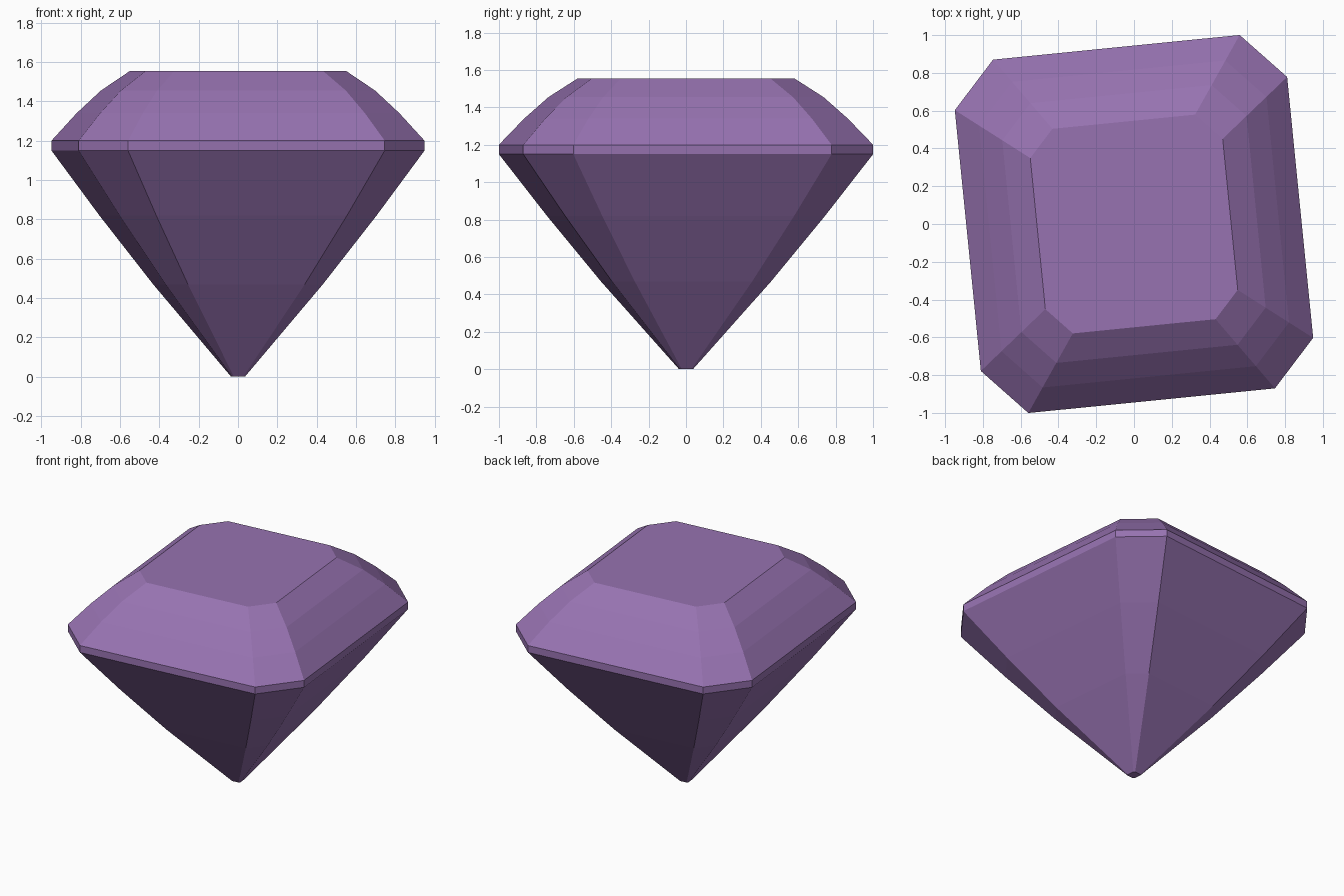
import bpy, bmesh, math
from mathutils import Matrix

if "Cube" in bpy.data.objects:
    bpy.data.objects.remove(bpy.data.objects["Cube"])

# Girdle outline: rectangle with cut corners, as half sizes
W, D = 0.884, 0.94        # half width and depth
CW, CD = 0.656, 0.694     # where the corner cuts begin
OUTLINE = [(W, -CD), (W, CD), (CW, D), (-CW, D),
           (-W, CD), (-W, -CD), (-CW, -D), (CW, -D)]

# Steps from the point to the table: (scale of outline, height)
STEPS = [(0.037, 0.0), (0.455, 0.47), (0.743, 0.82), (1.0, 1.15),
         (1.0, 1.20), (0.865, 1.34), (0.735, 1.455), (0.579, 1.555)]

bm = bmesh.new()
rings = [[bm.verts.new((x * s, y * s, z)) for x, y in OUTLINE] for s, z in STEPS]

# Pavilion, girdle and crown facets
n = len(OUTLINE)
for low, high in zip(rings, rings[1:]):
    for i in range(n):
        j = (i + 1) % n
        bm.faces.new((low[i], low[j], high[j], high[i]))

# Culet and table
bm.faces.new(rings[0][::-1])
bm.faces.new(rings[-1])

# The stone is turned slightly about its axis
bm.transform(Matrix.Rotation(math.radians(5.7), 4, 'Z'))
bmesh.ops.recalc_face_normals(bm, faces=bm.faces)

mesh = bpy.data.meshes.new("cut_gem")
bm.to_mesh(mesh)
bm.free()

purple = bpy.data.materials.new("amethyst purple")
purple.diffuse_color = (0.31, 0.17, 0.44, 1.0)
purple.use_nodes = True
purple.node_tree.nodes["Principled BSDF"].inputs["Base Color"].default_value = purple.diffuse_color
mesh.materials.append(purple)

gem = bpy.data.objects.new("cut_gem", mesh)
bpy.context.collection.objects.link(gem)
